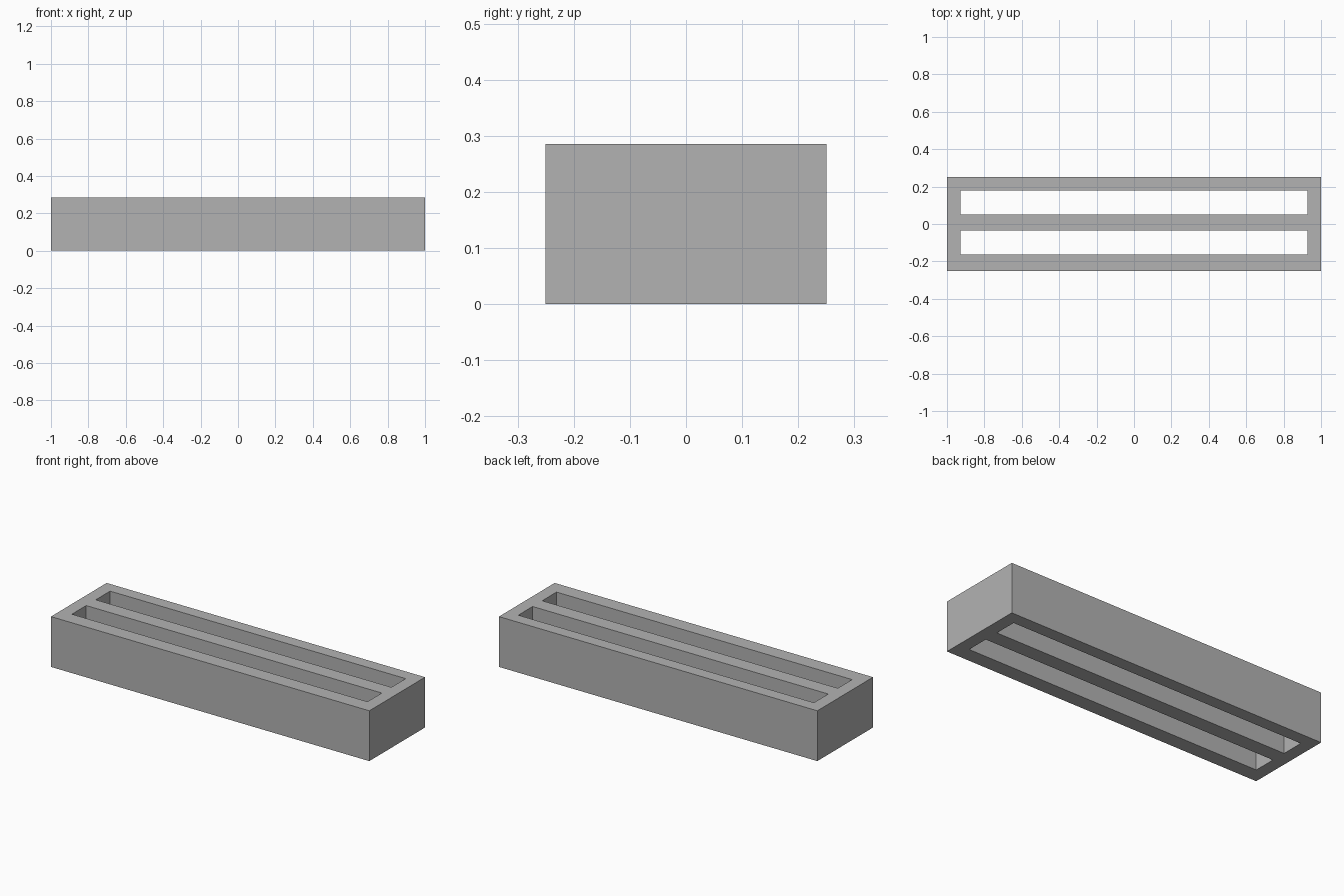
import bpy

if "Cube" in bpy.data.objects:
    bpy.data.objects.remove(bpy.data.objects["Cube"], do_unlink=True)

UNIT = 1 / 14          # the block is 28 x 7 x 4 of these
HEIGHT = 4 * UNIT

grey = bpy.data.materials.new("plain grey")
grey.use_nodes = True
colour = (0.45, 0.45, 0.45, 1)
grey.diffuse_color = colour
grey.node_tree.nodes["Principled BSDF"].inputs["Base Color"].default_value = colour


def box(name, size, centre):
    bpy.ops.mesh.primitive_cube_add(size=1, location=centre)
    ob = bpy.context.object
    ob.name = name
    ob.scale = size
    bpy.ops.object.transform_apply(location=False, rotation=False, scale=True)
    ob.data.materials.append(grey)
    return ob


# Solid block
block = box("slotted_block", (28 * UNIT, 7 * UNIT, HEIGHT), (0, 0, HEIGHT / 2))

# Two long slots cut right through, set slightly towards the back
for name, y in (("front_slot", -1.4), ("back_slot", 1.6)):
    cutter = box(name, (26 * UNIT, 1.8 * UNIT, 2 * HEIGHT), (0, y * UNIT, HEIGHT / 2))
    cutter.hide_render = True
    cut = block.modifiers.new(name, "BOOLEAN")
    cut.operation = "DIFFERENCE"
    cut.solver = "EXACT"
    cut.object = cutter
    bpy.context.view_layer.objects.active = block
    bpy.ops.object.modifier_apply(modifier=cut.name)
    bpy.data.objects.remove(cutter, do_unlink=True)
